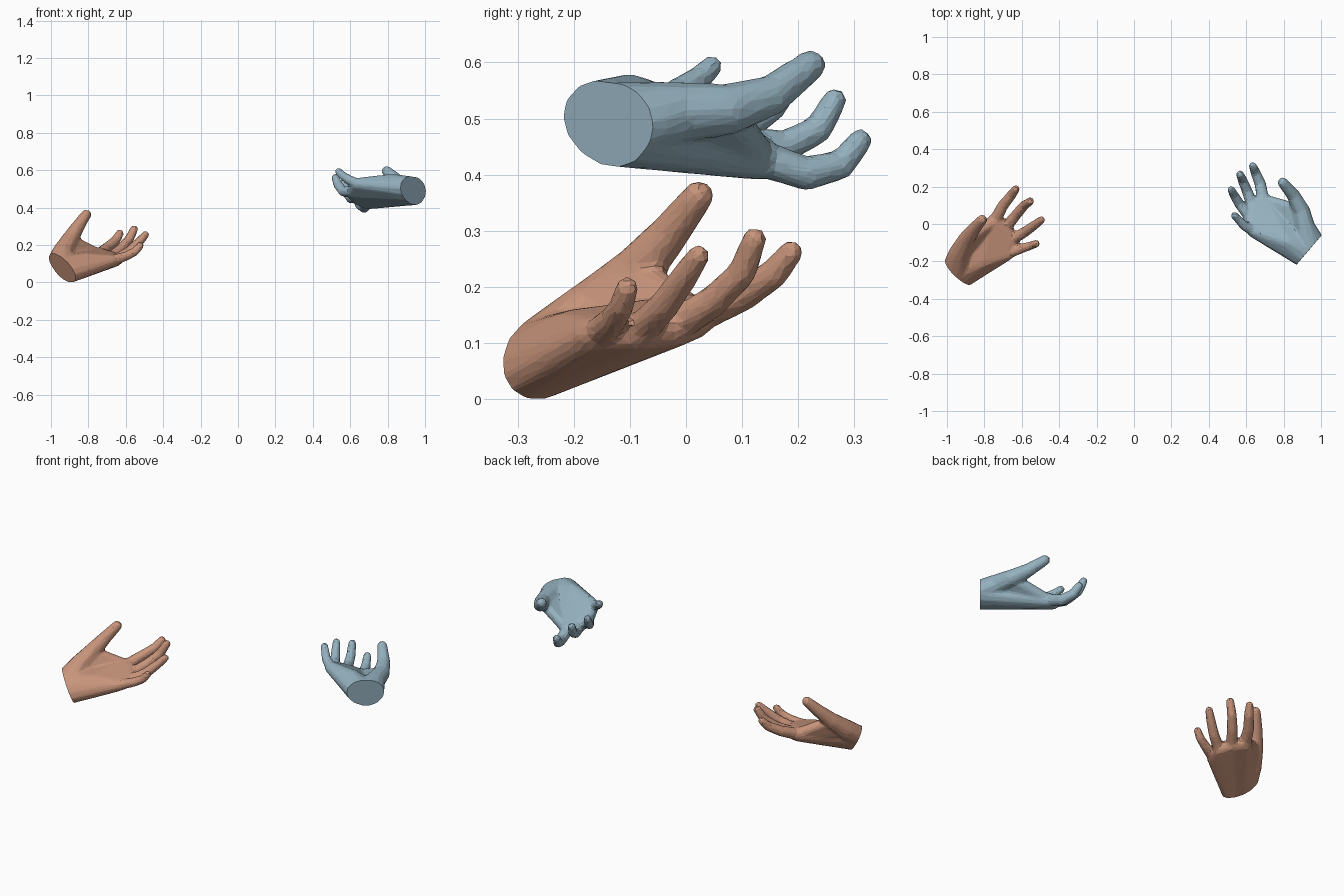
import bpy, bmesh, math
from mathutils import Vector

if "Cube" in bpy.data.objects:
    bpy.data.objects.remove(bpy.data.objects["Cube"])

# unit ball used as the joint shape
tmp = bmesh.new()
bmesh.ops.create_icosphere(tmp, subdivisions=2, radius=1.0)
BALL = [v.co.copy() for v in tmp.verts]
tmp.free()


def ball(j, scale=1.0):
    c, r = Vector(j[:3]), j[3] * scale
    return [c + p * r for p in BALL]


def hull(bm, pts):
    verts = [bm.verts.new(p) for p in pts]
    res = bmesh.ops.convex_hull(bm, input=verts, use_existing_faces=False)
    dead = {g for g in res['geom_interior'] + res['geom_unused']
            if isinstance(g, bmesh.types.BMVert) and g.is_valid}
    bmesh.ops.delete(bm, geom=list(dead), context='VERTS')


def make_hand(name, color, wrist, heel, thumb, fingers):
    bm = bmesh.new()
    center, side, up = (Vector(v) for v in wrist)
    axis = side.cross(up).normalized()
    if axis.dot(Vector(fingers[1][0][:3]) - center) < 0:
        axis.negate()

    # palm: wrist ring, heel of the hand and the four knuckles
    ring = []
    for i in range(14):
        a = math.tau * i / 14
        p = center + side * math.cos(a) + up * math.sin(a)
        ring += [p, p - axis * 0.03]
    palm = ring + ball(heel)
    for f in fingers:
        palm += ball(f[0])
    hull(bm, palm)

    # fingers and thumb: chains of tapered segments
    for chain in fingers + [thumb]:
        for a, b in zip(chain, chain[1:]):
            hull(bm, ball(a, 0.85 if a is chain[0] and chain is not thumb else 1) + ball(b))

    # thumb muscle and the web towards the first finger
    hull(bm, ring + ball(thumb[0]))
    hull(bm, ball(thumb[0], 0.8) + ball(thumb[1], 0.7) + ball(fingers[0][0], 0.8))

    bmesh.ops.recalc_face_normals(bm, faces=bm.faces[:])
    me = bpy.data.meshes.new(name)
    bm.to_mesh(me)
    bm.free()
    ob = bpy.data.objects.new(name, me)
    bpy.context.collection.objects.link(ob)

    # fuse into one skin, then reduce to flat facets
    m = ob.modifiers.new("fuse", 'REMESH')
    m.mode, m.voxel_size = 'VOXEL', 0.0075
    m = ob.modifiers.new("soften", 'SMOOTH')
    m.factor, m.iterations = 0.5, 5
    m = ob.modifiers.new("facet", 'DECIMATE')
    m.ratio = 0.09
    dg = bpy.context.evaluated_depsgraph_get()
    skin = bpy.data.meshes.new_from_object(ob.evaluated_get(dg))
    ob.modifiers.clear()
    ob.data = skin

    # clean flat cut at the wrist
    bm = bmesh.new()
    bm.from_mesh(skin)
    cut = bmesh.ops.bisect_plane(bm, geom=bm.verts[:] + bm.edges[:] + bm.faces[:],
                                 plane_co=center, plane_no=axis, clear_inner=True)
    edges = [e for e in cut['geom_cut'] if isinstance(e, bmesh.types.BMEdge)]
    bmesh.ops.contextual_create(bm, geom=edges)
    bmesh.ops.recalc_face_normals(bm, faces=bm.faces[:])
    for f in bm.faces:
        f.smooth = False
    bm.to_mesh(skin)
    bm.free()

    mat = bpy.data.materials.new(name + "_color")
    mat.diffuse_color = (*color, 1)
    mat.use_nodes = True
    mat.node_tree.nodes["Principled BSDF"].inputs["Base Color"].default_value = mat.diffuse_color
    skin.materials.clear()
    skin.materials.append(mat)


# joints are (x, y, z, radius), from knuckle to tip
make_hand(
    "left_hand", (0.58, 0.30, 0.20),
    wrist=((-.935, -.26, .075), (-.062, .063, .03), (-.02, -.02, .066)),
    heel=(-.81, -.20, .11, .05),
    thumb=[(-.935, -.16, .16, .058), (-.90, -.09, .225, .047),
           (-.858, -.03, .295, .036), (-.812, .022, .362, .028)],
    fingers=[
        [(-.745, .015, .148, .04), (-.70, .10, .185, .030), (-.655, .155, .222, .027), (-.632, .187, .262, .022)],
        [(-.685, -.02, .13, .038), (-.63, .05, .175, .029), (-.585, .10, .225, .026), (-.555, .122, .285, .022)],
        [(-.655, -.085, .12, .037), (-.58, -.04, .165, .028), (-.53, -.005, .215, .025), (-.495, .022, .255, .021)],
        [(-.675, -.16, .115, .034), (-.60, -.13, .14, .026), (-.55, -.115, .165, .023), (-.523, -.105, .198, .021)],
    ])

make_hand(
    "right_hand", (0.30, 0.44, 0.52),
    wrist=((.935, -.14, .49), (.064, .075, -.01), (-.003, -.003, .074)),
    heel=(.82, -.10, .53, .05),
    thumb=[(.915, -.02, .51, .056), (.895, .07, .515, .047),
           (.855, .15, .54, .037), (.795, .222, .595, .028)],
    fingers=[
        [(.69, .13, .43, .04), (.675, .215, .402, .031), (.65, .275, .417, .027), (.635, .31, .46, .022)],
        [(.635, .095, .455, .038), (.605, .175, .45, .029), (.58, .235, .48, .026), (.567, .265, .533, .022)],
        [(.62, .035, .485, .037), (.565, .105, .485, .028), (.535, .155, .52, .025), (.52, .183, .56, .021)],
        [(.64, -.04, .525, .034), (.59, -.01, .55, .026), (.56, .022, .57, .023), (.538, .045, .592, .021)],
    ])
